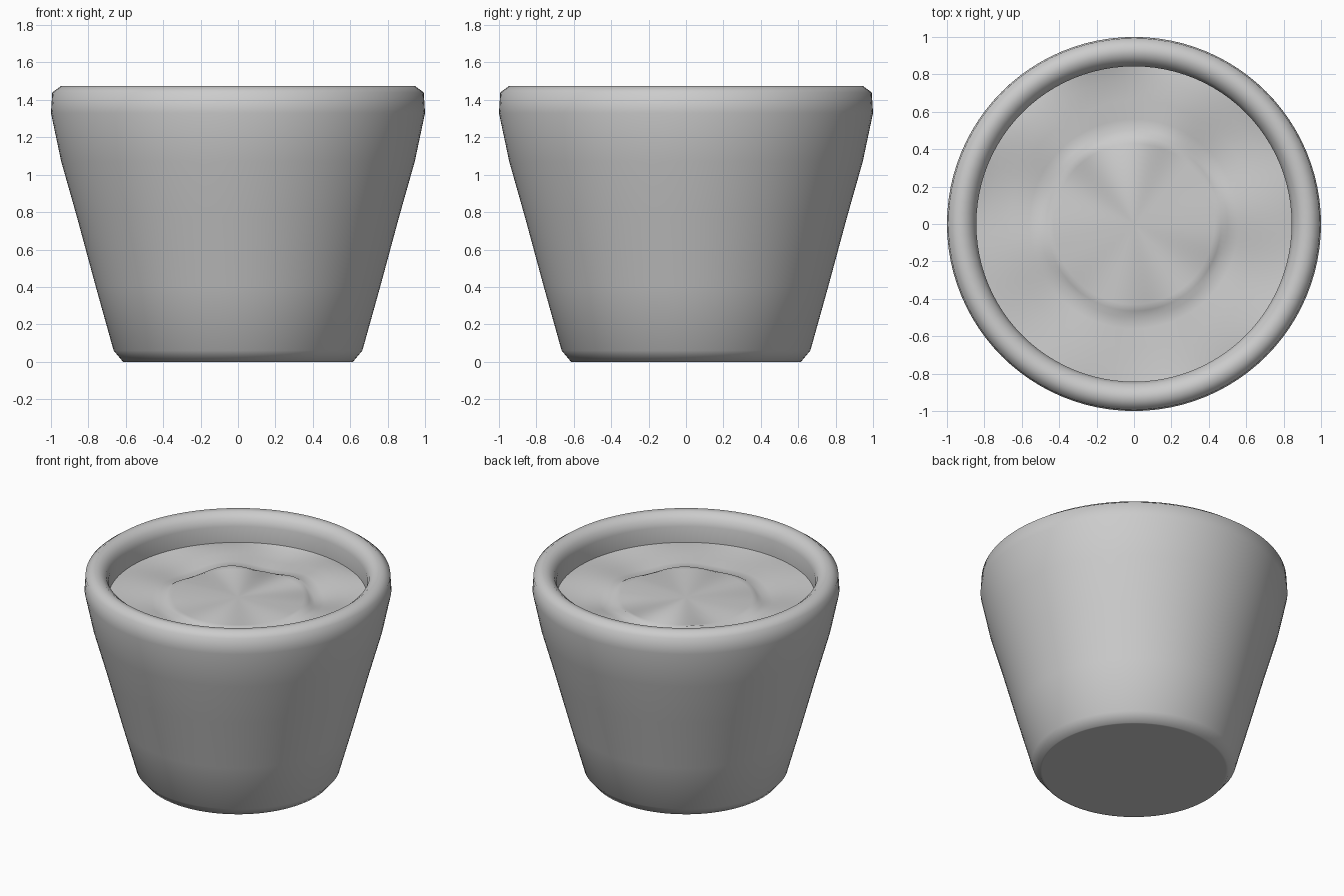
import bpy, bmesh, math

if "Cube" in bpy.data.objects:
    bpy.data.objects.remove(bpy.data.objects["Cube"])

SEGMENTS = 96


def lathe(name, profile, wobble=None):
    """Turn an (r, z) profile around z; r = 0 closes the surface with a fan."""
    bm = bmesh.new()
    rings = []
    for r, z in profile:
        if r == 0:
            rings.append([bm.verts.new((0, 0, z))])
            continue
        ring = []
        for i in range(SEGMENTS):
            a = 2 * math.pi * i / SEGMENTS
            dz = wobble(r, a) if wobble else 0
            ring.append(bm.verts.new((r * math.cos(a), r * math.sin(a), z + dz)))
        rings.append(ring)
    for low, high in zip(rings, rings[1:]):
        for i in range(SEGMENTS):
            j = (i + 1) % SEGMENTS
            if len(low) == 1:
                bm.faces.new((low[0], high[j], high[i]))
            elif len(high) == 1:
                bm.faces.new((low[i], low[j], high[0]))
            else:
                bm.faces.new((low[i], low[j], high[j], high[i]))
    mesh = bpy.data.meshes.new(name)
    bm.to_mesh(mesh)
    bm.free()
    obj = bpy.data.objects.new(name, mesh)
    bpy.context.collection.objects.link(obj)
    bpy.ops.object.select_all(action='DESELECT')
    bpy.context.view_layer.objects.active = obj
    obj.select_set(True)
    bpy.ops.object.shade_smooth_by_angle(angle=math.radians(62))
    return obj


# tapered pot: base, bevelled foot, flared wall, rounded rim and inner lip
lathe("pot", [
    (0, 0), (0.60, 0), (0.615, 0.0), (0.665, 0.06), (0.76, 0.40),
    (0.86, 0.77), (0.945, 1.07), (1.0, 1.33), (0.993, 1.44), (0.945, 1.475),
    (0.90, 1.472), (0.86, 1.44), (0.843, 1.39), (0.845, 1.26),
])


# filling: uneven, slightly dished collar around a flat raised middle
def uneven(r, a):
    amount = 0.012 if 0.44 < r < 0.83 else 0.0
    return amount * (math.sin(6 * a + 0.5) + 0.5 * math.sin(5 * a + 2))


lathe("filling", [
    (0.845, 1.275), (0.77, 1.27), (0.66, 1.262), (0.56, 1.255),
    (0.50, 1.25), (0.465, 1.27), (0.43, 1.275), (0, 1.275),
], uneven)
